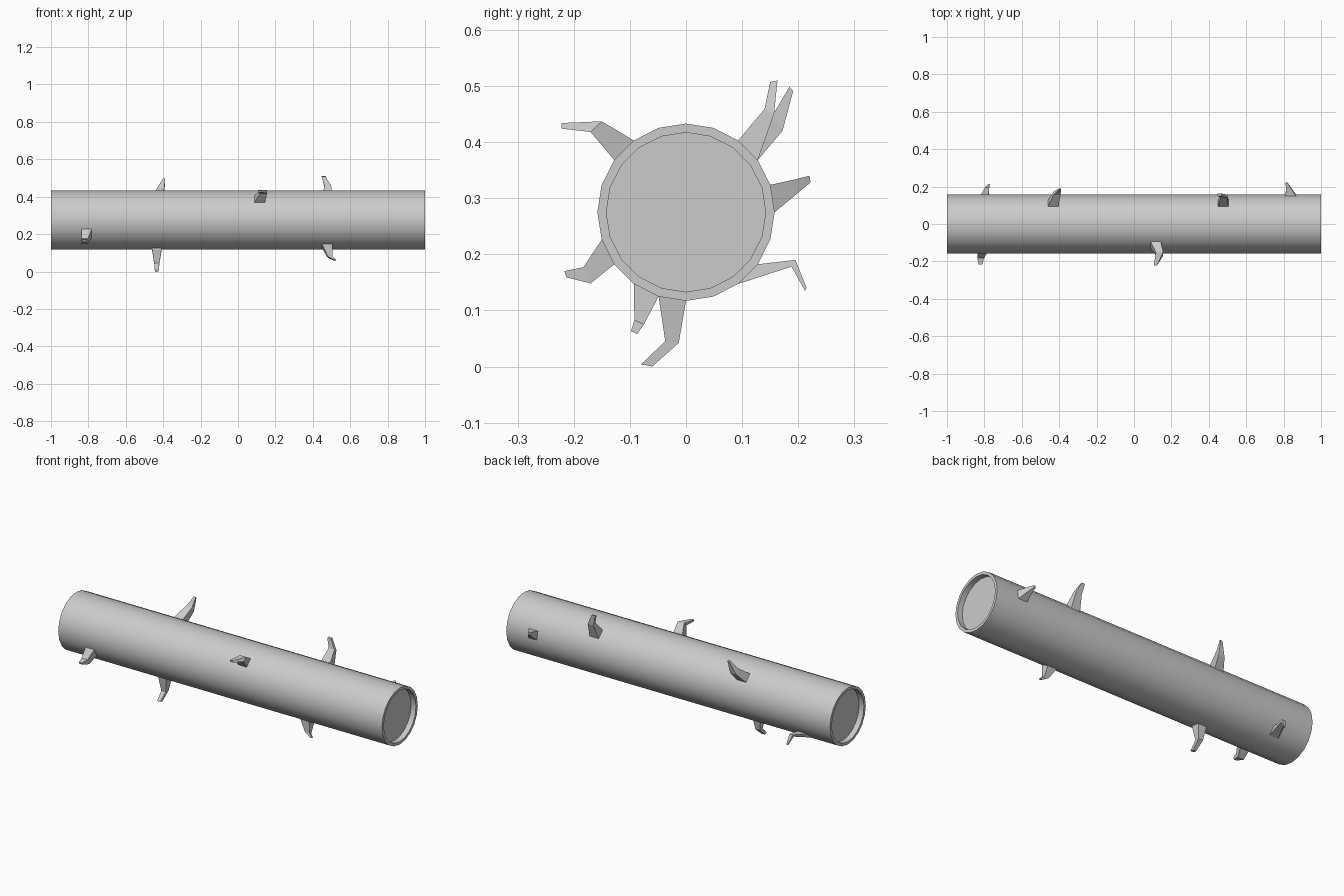
import bpy, bmesh, math

if "Cube" in bpy.data.objects:
    bpy.data.objects.remove(bpy.data.objects["Cube"])

SIDES, R, R_IN, CZ, DEPTH = 20, 0.158, 0.142, 0.275, 0.03


def finish(bm, name):
    bmesh.ops.recalc_face_normals(bm, faces=bm.faces)
    mesh = bpy.data.meshes.new(name)
    bm.to_mesh(mesh)
    bm.free()
    obj = bpy.data.objects.new(name, mesh)
    bpy.context.collection.objects.link(obj)
    return obj


def skin(name, rings):
    """Bridge matching rings of points and cap both ends."""
    bm = bmesh.new()
    loops = [[bm.verts.new(p) for p in ring] for ring in rings]
    n = len(loops[0])
    for a, b in zip(loops, loops[1:]):
        for i in range(n):
            j = (i + 1) % n
            bm.faces.new((a[i], a[j], b[j], b[i]))
    bm.faces.new(loops[0])
    bm.faces.new(loops[-1])
    return finish(bm, name)


def circle(x, r):
    return [(x, r * math.cos(2 * math.pi * i / SIDES), CZ + r * math.sin(2 * math.pi * i / SIDES))
            for i in range(SIDES)]


# Log with a recessed disc at each end
log = skin("log", [circle(x, r) for x, r in (
    (-1 + DEPTH, R_IN), (-1, R_IN), (-1, R), (1, R), (1, R_IN), (1 - DEPTH, R_IN))])
bpy.context.view_layer.objects.active = log
log.select_set(True)
bpy.ops.object.shade_smooth_by_angle(angle=math.radians(30))


# Branch stubs: first log facet, base x range, then mid and tip sections
# each section is (x0, x1, y of first edge, z, y of second edge, z)
def stub(name, facet, x0, x1, *sections):
    (p, q) = [(y, z) for _, y, z in (circle(0, R)[facet], circle(0, R)[(facet + 1) % SIDES])]
    rings = [(x0, x1, *p, *q)] + list(sections)
    skin(name, [[(a, y0, z0), (b, y0, z0), (b, y1, z1), (a, y1, z1)]
                for a, b, y0, z0, y1, z1 in rings])


stub("branch_top_right", 2, 0.45, 0.505,
     (0.462, 0.498, 0.157, 0.45, 0.14, 0.459), (0.447, 0.468, 0.163, 0.51, 0.15, 0.507))
stub("branch_top_left", 2, -0.46, -0.405,
     (-0.43, -0.393, 0.172, 0.42, 0.155, 0.449), (-0.401, -0.39, 0.191, 0.491, 0.184, 0.498))
stub("branch_front_upper", 12 - 5, 0.088, 0.143,
     (0.117, 0.156, -0.15, 0.437, -0.17, 0.418), (0.106, 0.122, -0.222, 0.434, -0.222, 0.424))
stub("branch_back_right", 0, 0.81, 0.865,
     (0.813, 0.842, 0.192, 0.303, 0.188, 0.332), (0.81, 0.82, 0.222, 0.328, 0.22, 0.34))
stub("branch_back_left", 18 - 1 + 0, -0.835, -0.78,
     (-0.797, -0.775, 0.188, 0.178, 0.195, 0.19), (-0.779, -0.771, 0.212, 0.135, 0.215, 0.14))
stub("branch_front_lower", 11 + 0, -0.838, -0.783,
     (-0.838, -0.802, -0.183, 0.177, -0.17, 0.148), (-0.83, -0.812, -0.217, 0.17, -0.213, 0.159))
stub("branch_bottom_right", 13, 0.45, 0.505,
     (0.478, 0.505, -0.092, 0.083, -0.075, 0.075), (0.512, 0.524, -0.098, 0.063, -0.087, 0.058))
stub("branch_bottom_left", 14, -0.46, -0.408,
     (-0.448, -0.42, -0.037, 0.045, -0.013, 0.042), (-0.444, -0.425, -0.08, 0.004, -0.06, 0.0))
